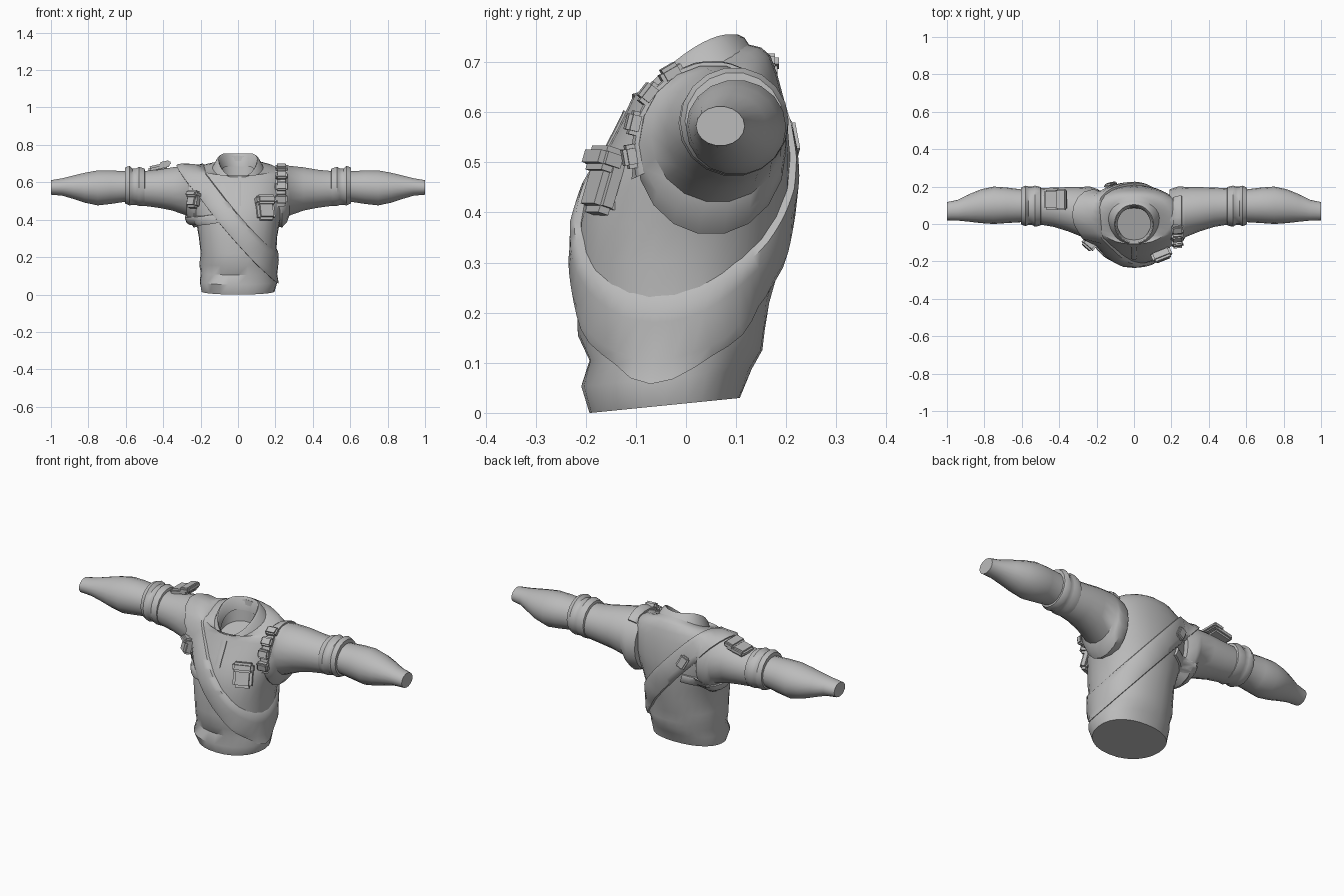
import bpy, bmesh, math
from math import sin, cos, pi
from mathutils import Vector, Matrix, Euler
from mathutils.bvhtree import BVHTree

if "Cube" in bpy.data.objects:
    bpy.data.objects.remove(bpy.data.objects["Cube"])

cloth = bpy.data.materials.new("cloth_grey")
cloth.diffuse_color = (0.5, 0.5, 0.5, 1)
cloth.use_nodes = True
cloth.node_tree.nodes["Principled BSDF"].inputs["Base Color"].default_value = cloth.diffuse_color


def finish(name, bm, angle=40):
    bmesh.ops.recalc_face_normals(bm, faces=bm.faces)
    me = bpy.data.meshes.new(name)
    bm.to_mesh(me)
    bm.free()
    me.materials.append(cloth)
    me.shade_smooth()
    me.set_sharp_from_angle(angle=math.radians(angle))
    ob = bpy.data.objects.new(name, me)
    bpy.context.collection.objects.link(ob)
    return ob


def loft(name, rings, cap=True, closed=True, loop=False, angle=40):
    """Skin a list of rings; loop joins the last ring to the first."""
    bm = bmesh.new()
    rows = [[bm.verts.new(p) for p in r] for r in rings]
    n = len(rows[0])
    pairs = list(zip(rows, rows[1:])) + ([(rows[-1], rows[0])] if loop else [])
    for a, b in pairs:
        for i in range(n if closed else n - 1):
            j = (i + 1) % n
            bm.faces.new((a[i], a[j], b[j], b[i]))
    if cap and not loop:
        bm.faces.new(rows[0])
        bm.faces.new(rows[-1])
    return finish(name, bm, angle)


# Torso: height, half width, front y, back y, tilt towards the back
N = 28
sections = [
    (.015, .195, -.19, .11, .10), (.07, .208, -.21, .13, .10),
    (.115, .197, -.195, .15, .06), (.16, .205, -.213, .16, .03),
    (.22, .203, -.217, .167, 0), (.30, .208, -.22, .185, 0),
    (.38, .222, -.213, .197, 0), (.45, .243, -.195, .207, 0),
    (.51, .258, -.167, .208, 0), (.57, .262, -.135, .203, 0),
    (.62, .262, -.115, .195, .05), (.655, .245, -.105, .182, .15),
    (.675, .20, -.108, .168, .28), (.675, .14, -.108, .15, .42),
    (.675, .10, -.098, .095, .7), (.60, .092, -.085, .085, .3),
]
rings = []
for k, (z, rx, y0, y1, tilt) in enumerate(sections):
    cy, ry, ring = (y0 + y1) / 2, (y1 - y0) / 2, []
    for i in range(N):
        a = 2 * pi * i / N
        c, s = cos(a), sin(a)
        fold = 1 + (.018 * sin(3 * a + k * 1.9) if k < 6 else 0)  # loose folds
        x = rx * fold * math.copysign(abs(c) ** .92, c)
        dy = ry * fold * math.copysign(abs(s) ** .92, s)
        ring.append((x, cy + dy, max(0, z + tilt * dy)))
    rings.append(ring)
torso = loft("torso", rings)

# Sleeves: x, bottom z, top z, front y, back y
sleeve = [(.19, .37, .675, -.09, .185), (.235, .355, .69, -.10, .20),
          (.262, .385, .695, -.092, .20), (.275, .42, .69, -.07, .197),
          (.35, .447, .682, -.04, .197), (.43, .463, .668, -.015, .195),
          (.52, .475, .66, .0, .19), (.60, .495, .66, .01, .185),
          (.68, .483, .665, .005, .195), (.75, .475, .665, 0, .2),
          (.82, .49, .652, .005, .185), (.88, .51, .637, .012, .16),
          (.94, .528, .622, .018, .13), (1, .533, .612, .02, .117)]
cuff = [(.495, .485, .655, .005, .188), (.50, .472, .675, -.008, .198),
        (.53, .472, .685, -.015, .205), (.545, .478, .675, -.005, .2),
        (.565, .478, .675, -.005, .2), (.58, .474, .69, -.012, .205),
        (.603, .485, .68, -.002, .195), (.606, .505, .655, .015, .18)]


def tube(name, rows, side, n=18):
    return loft(name, [[(side * x, (y0 + y1) / 2 + (y1 - y0) / 2 * cos(2 * pi * i / n),
                         (z0 + z1) / 2 + (z1 - z0) / 2 * sin(2 * pi * i / n))
                        for i in range(n)] for x, z0, z1, y0, y1 in rows])


body = [torso]
for side, tag in ((1, "left"), (-1, "right")):
    body.append(tube(tag + "_sleeve", sleeve, side))
    tube(tag + "_elbow_cuff", cuff, side)

# Combined surface that straps lie on
pts, polys = [], []
for ob in body:
    base = len(pts)
    pts += [v.co.copy() for v in ob.data.vertices]
    polys += [[base + i for i in p.vertices] for p in ob.data.polygons]
surface = BVHTree.FromPolygons(pts, polys)


def strap(name, centre, u, v, width, thick, a0=0, a1=360, steps=56):
    """Band lying on the body where the plane (centre, u, v) cuts it."""
    c, u = Vector(centre), Vector(u).normalized()
    v = (Vector(v) - Vector(v).project(u)).normalized()
    nrm = u.cross(v)
    full = a1 - a0 == 360
    out = []
    for k in range(steps if full else steps + 1):
        a = math.radians(a0 + (a1 - a0) * k / steps)
        d = u * cos(a) + v * sin(a)
        ring = []
        for w, t in ((-.5, -.01), (-.46, thick * .7), (-.25, thick), (.25, thick),
                     (.46, thick * .7), (.5, -.01)):
            o = c + nrm * w * width
            hit = surface.ray_cast(o + d * .55, -d)[0]
            r = (hit - o).length if hit else .2
            ring.append(o + d * (r + t))
        out.append(ring)
    return loft(name, out, loop=full, angle=50)


def box(name, loc, size, rot=(0, 0, 0), bevel=.008):
    bm = bmesh.new()
    bmesh.ops.create_cube(bm, size=1)
    bmesh.ops.scale(bm, vec=size, verts=bm.verts)
    bmesh.ops.bevel(bm, geom=bm.edges[:], offset=bevel, segments=2, affect='EDGES')
    bm.transform(Matrix.Translation(loc) @ Euler(rot).to_matrix().to_4x4())
    return finish(name, bm)


# Diagonal sash, buckle on the back and short strap under the right arm
strap("sash", (0, 0, .39), (.465, -.06, -.53), (0, -.98, -.2), .11, .02)
box("back_buckle", (-.125, .21, .545), (.05, .022, .075), (.1, -.5, .15))
strap("underarm_strap", (0, 0, .45), (-1, 0, -.22), (0, 1, .1), .05, .014, -62, 62, 24)

# Shoulder strap with small loops on the left side
strap("shoulder_strap", (.232, .05, .54), (0, -1, 0), (0, 0, 1), .05, .012, -25, 130, 24)
for i, ang in enumerate((-10, 14, 38, 60)):
    a = math.radians(ang)
    d = Vector((0, -cos(a), sin(a)))
    o = Vector((.232, .05, .54))
    hit = surface.ray_cast(o + d * .5, -d)[0]
    if hit:
        box("strap_loop_%d" % (i + 1), hit + d * .012, (.062, .034, .048), (-a, 0, .1))

# Chest pockets with flaps
box("left_chest_pocket", (.145, -.162, .455), (.1, .05, .12), (-.3, 0, .38), .014)
box("left_pocket_flap", (.147, -.163, .505), (.11, .058, .05), (-.3, 0, .38), .012)
box("right_chest_pocket", (-.238, -.105, .505), (.07, .05, .085), (-.25, 0, -.7), .012)
box("right_pocket_flap", (-.238, -.105, .535), (.078, .058, .035), (-.25, 0, -.7), .01)

# Pouch on the upper right sleeve
box("sleeve_pouch", (-.425, .13, .678), (.11, .105, .035), (0, -.22, 0), .01)
box("sleeve_pouch_flap", (-.39, .13, .698), (.06, .112, .03), (0, -.22, 0), .008)

# Folded collar, open at the front
rows = []
M = 32
for i in range(M + 1):
    a = math.radians(14 + 332 * i / M)            # 0 = front
    s, c = sin(a), cos(a)
    front = max(0, c) ** 2
    y = -.098 * c
    top = .755 - 2.0 * max(0, .075 - y) ** 1.55
    tip = .03 * max(0, 1 - abs(abs(a - pi) - math.radians(142)) / .35)
    rows.append([(s * .088, y * .9, top - .07),
                 (s * .098, y, top - .006),
                 (s * .104, y * 1.06, top),
                 (s * .114, y * 1.15 + .004, top - .006),
                 (s * .146, -.128 * c + .025 * (1 - front) - tip * .6, top - .062 - tip),
                 (s * .138, -.122 * c + .025 * (1 - front) - tip * .6, top - .07 - tip)])
loft("collar", rows, angle=45)

# Button placket down the neckline
strap("placket", (0, 0, .5), (0, -1, 0), (0, 0, 1), .035, .006, -8, 40, 12)
